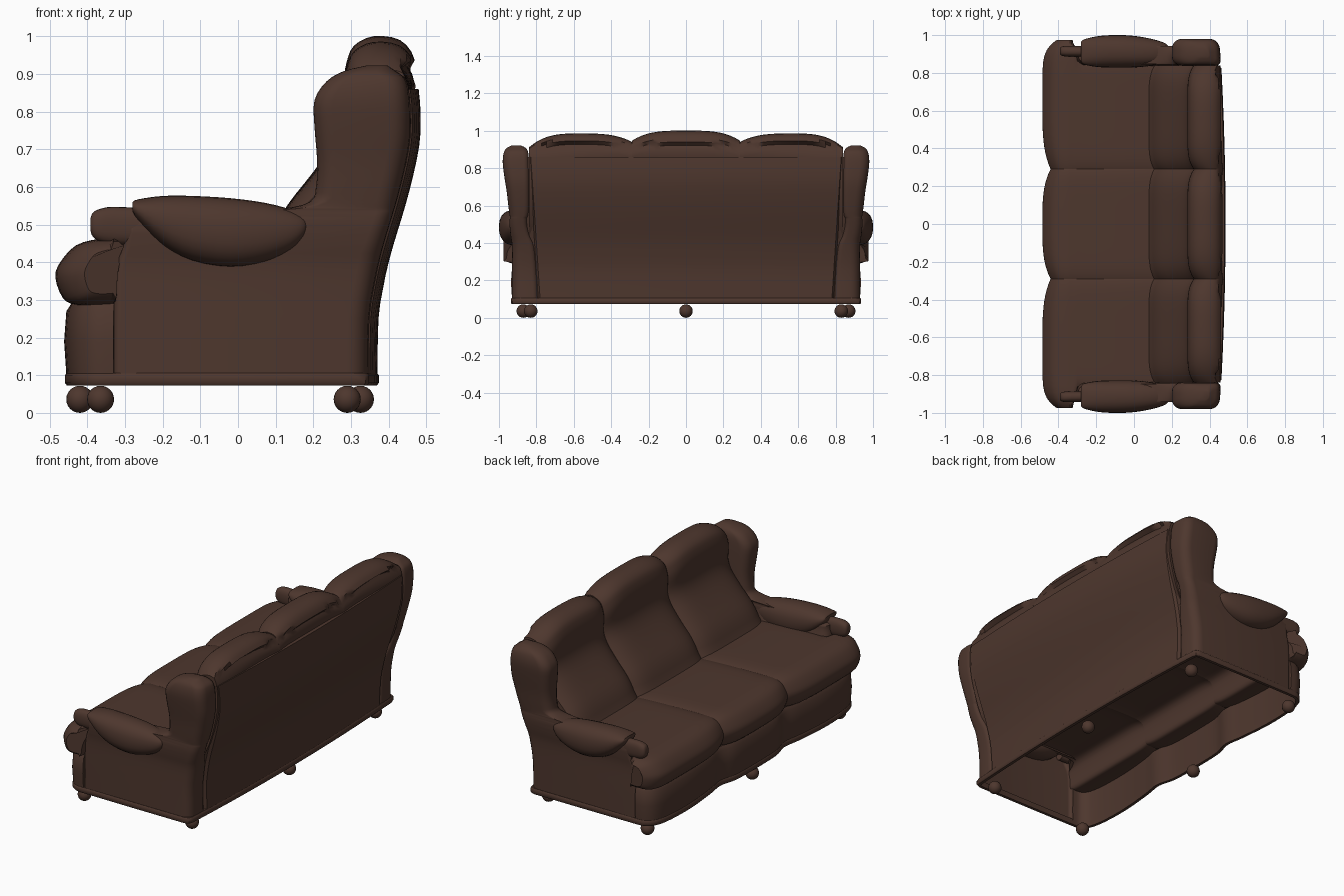
import bpy, bmesh, math
from mathutils import Vector

if "Cube" in bpy.data.objects:
    bpy.data.objects.remove(bpy.data.objects["Cube"])

leather = bpy.data.materials.new("dark_brown_leather")
leather.diffuse_color = (0.076, 0.038, 0.027, 1)
leather.use_nodes = True
leather.node_tree.nodes["Principled BSDF"].inputs["Base Color"].default_value = leather.diffuse_color


def spline(pts, n=4, closed=False):
    """Catmull-Rom curve through points of any dimension."""
    out, m = [], len(pts)
    for i in range(m if closed else m - 1):
        get = lambda k: pts[k % m] if closed else pts[max(0, min(m - 1, k))]
        a, b, c, d = (get(i + k) for k in (-1, 0, 1, 2))
        for j in range(n):
            t = j / n
            out.append(tuple(0.5 * (2*q + (r - p)*t + (2*p - 5*q + 4*r - s)*t*t + (3*q - p - 3*r + s)*t**3)
                             for p, q, r, s in zip(a, b, c, d)))
    if not closed:
        out.append(tuple(pts[-1]))
    return out


def interp(table, v):
    """Piecewise linear lookup in (key, value) pairs."""
    for (a, fa), (b, fb) in zip(table, table[1:]):
        if v <= b:
            return fa + (fb - fa) * max(0, v - a) / (b - a)
    return table[-1][1]


def bow(y):
    """The back curves forward towards its ends."""
    return .028 * (y / .93) ** 2


def loft(name, rings, start=True, end=True, loop=False, drop=None):
    """Skin closed rings of equal length, optionally capped or joined in a loop."""
    bm = bmesh.new()
    vs = [[bm.verts.new(p) for p in r] for r in rings]
    n = len(rings[0])
    pairs = list(zip(vs, vs[1:])) + ([(vs[-1], vs[0])] if loop else [])
    for a, b in pairs:
        for i in range(n):
            bm.faces.new((a[i], a[(i+1) % n], b[(i+1) % n], b[i]))
    if start and not loop:
        bm.faces.new(vs[0])
    if end and not loop:
        bm.faces.new(vs[-1])
    bmesh.ops.recalc_face_normals(bm, faces=bm.faces)
    if drop:
        hidden = [f for f in bm.faces if drop(f.calc_center_median())]
        bmesh.ops.delete(bm, geom=hidden, context='FACES')
    me = bpy.data.meshes.new(name)
    bm.to_mesh(me)
    bm.free()
    me.materials.append(leather)
    ob = bpy.data.objects.new(name, me)
    bpy.context.collection.objects.link(ob)
    return ob


def steps(n):
    """Values from -1 to 1, denser near the ends."""
    return [-math.cos(math.pi * i / n) for i in range(n + 1)]


SIDES = (("left", -1), ("right", 1))
BACK = spline([(.1, .37), (.25, .373), (.33, .385), (.42, .405), (.57, .45), (.7, .48), (.78, .485), (.87, .478), (.93, .45)], 3)

# Front outline of the base, wavy like the cushions
half = spline([(-.455, 0), (-.45, .18), (-.425, .29), (-.44, .4), (-.457, .6), (-.452, .78),
               (-.43, .88), (-.385, .925), (-.33, .932)], 4)
front = [(x, -y) for x, y in reversed(half[1:])] + half


def wall(name, path, section, loop):
    """Sweep a section of (inward offset, z) along a flat path."""
    rings, m = [], len(path)
    for i, (x, y) in enumerate(path):
        a = path[(i - 1) % m] if loop or i else path[i]
        b = path[(i + 1) % m] if loop or i < m - 1 else path[i]
        t = Vector((b[0] - a[0], b[1] - a[1])).normalized()
        rings.append([(x + t.y * o, y - t.x * o, z) for o, z in section])
    return loft(name, rings, loop=loop)


# Front apron and the moulded rail round the bottom
wall("front_apron", front, [(.002, .1), (-.004, .19), (.002, .27), (.015, .29), (.025, .29), (.02, .1)], False)
rear = [(.372 - bow(y), y) for y in [.9 - .15 * i for i in range(13)]]
outline = front + [(0, .934), (.31, .934), (.337, .925)] + rear + [(.337, -.925), (.31, -.934), (0, -.934)]
wall("base_rail", outline, [(.003, .073), (-.002, .08), (-.002, .1), (.003, .106), (.02, .106), (.02, .073)], True)

# Ball feet
for i, (x, y) in enumerate([(-.42, 0), (.325, 0), (-.365, .87), (-.365, -.87), (.29, .83), (.29, -.83)]):
    bpy.ops.mesh.primitive_uv_sphere_add(segments=20, ring_count=12, radius=.036, location=(x, y, .036))
    foot = bpy.context.object
    foot.name = f"ball_foot_{i + 1}"
    foot.data.materials.append(leather)

# Side bodies: arm below, wing above, stacked rounded rectangles, hollow under the seat
rows = [(.1, -.33, .79, .93), (.25, -.33, .797, .93), (.38, -.325, .81, .93), (.44, -.305, .835, .938),
        (.49, -.295, .848, .943), (.52, -.28, .85, .943), (.533, -.12, .85, .942), (.541, .1, .845, .942),
        (.56, .19, .84, .945), (.6, .207, .837, .95),
        (.67, .21, .837, .958), (.76, .203, .838, .972), (.83, .203, .84, .98), (.88, .235, .843, .975),
        (.907, .28, .855, .96), (.922, .34, .885, .93)]


def rounded_rect(x0, x1, y0, y1, z, s):
    r = min(.05, (y1 - y0) * .46, (x1 - x0) * .46)
    pts = []
    for k, (sx, sy) in enumerate([(1, 1), (-1, 1), (-1, -1), (1, -1)]):
        q = r * (.4 if k == 1 and z < .5 else .6 if k == 3 else 1)
        cx, cy = (x1 - q if sx > 0 else x0 + q), (y1 - q if sy > 0 else y0 + q)
        for j in range(6):
            a = math.pi / 2 * (k + j / 5)
            x, y = cx + q * math.cos(a), cy + q * math.sin(a)
            if sx > 0:
                x -= bow(y)
            pts.append((x, s * y, z))
    return pts


for side, s in SIDES:
    rings = []
    for z, x0, y0, y1 in spline(rows, 3):
        x1 = interp(BACK, z) - .002 - max(0, z - .89) * .9
        rings.append(rounded_rect(x0, x1, y0, y1, z, s))
    loft(f"{side}_arm_and_wing", rings, start=False,
         drop=lambda c: c.z < .42 and c.x < .28 and abs(c.y) < .9)

# Back panel between the wings, with a flange tucked behind them
rings = []
for z in [.1 + .76 * i / 20 for i in range(21)]:
    x, w = interp(BACK, z), .79 + .05 * (z - .1) / .76
    face = [(x - .02, -w - .05), (x - .016, -w)]
    face += [(x, (w - .01) * (-1 + i / 6)) for i in range(13)]
    face += [(x - .016, w), (x - .02, w + .05)]
    face += [(x - .03, (w + .05) * (1 - i / 6)) for i in range(13)]
    rings.append([(px - bow(py), py, z) for px, py in face])
loft("back_panel", rings)

# Arm pads (x, bottom, top, inner y, outer y) and the small rolls at their fronts
pad = [(-.28, .535, .56, .86, .965), (-.265, .51, .567, .845, .977), (-.2, .445, .576, .832, .993),
       (-.12, .403, .576, .828, 1.0), (-.02, .387, .57, .828, .998), (.07, .4, .558, .835, .985),
       (.14, .43, .54, .85, .967), (.175, .465, .522, .87, .95), (.185, .49, .508, .89, .93)]
roll = [(-.392, .485, .515, .9, .93), (-.385, .467, .532, .892, .938), (-.365, .454, .542, .887, .943),
        (-.33, .447, .547, .885, .943), (-.24, .445, .543, .885, .942)]
for side, s in SIDES:
    for part, table, e in (("arm_pad", pad, .85), ("arm_front_roll", roll, .8)):
        rings = []
        for x, b, t, y0, y1 in spline(table, 3):
            ring = []
            for k in range(24):
                c, q = math.cos(k * math.pi / 12), math.sin(k * math.pi / 12)
                ring.append((x, s * ((y0 + y1) / 2 + (y1 - y0) / 2 * math.copysign(abs(c) ** e, c)),
                             (b + t) / 2 + (t - b) / 2 * math.copysign(abs(q) ** e, q)))
            rings.append(ring)
        loft(f"{side}_{part}", rings)

# Seat cushions: rolled front edge, hollow beneath, outer ones wrap in front of the arms
seat = spline([(.25, .43), (.1, .45), (-.1, .46), (-.27, .463), (-.33, .464), (-.37, .462), (-.43, .445), (-.472, .4),
               (-.485, .36), (-.465, .305), (-.43, .287), (-.36, .285), (-.325, .295), (-.32, .36),
               (-.305, .42), (-.25, .44), (-.1, .44), (.1, .43), (.25, .41)], 3, True)
# Back cushions: lumbar bulge, waist and rolled head
back = spline([(.08, .42), (.09, .47), (.13, .55), (.2, .64), (.262, .73), (.285, .8), (.282, .88), (.288, .93),
               (.308, .975), (.36, 1.0), (.43, .99), (.468, .94), (.46, .87), (.44, .7), (.36, .45), (.25, .39)], 3, True)


def seat_ring(u, s, outer):
    ring = []
    e = abs(u)
    for x, z in seat:
        wide = interp([(-.325, .975), (-.3, .86)], x) if outer else .29
        y = .29 + (wide - .29) * (u + 1) / 2 if outer else .29 * u
        kx, kz = 1 - .28 * e**3.5, 1 - .14 * e**8
        if outer and u > 0:
            kx, kz = 1 - .5 * u**7, 1 - (.35 if x < -.33 else .1) * u**12
        if x < -.33:
            x = -.33 + (x + .33) * kx
        ring.append((x, s * y, .375 + (z - .375) * kz))
    return ring


def back_ring(u, s, outer):
    ring = []
    e = abs(u)
    y = .565 + .275 * u if outer else .29 * u
    top = (.985 - (.045 if u < 0 else .075) * e**3.2) if outer else 1 - .055 * e**3.5
    for x, z in back:
        if z > .45:
            z = .45 + (z - .45) * (top - .45) / .55
        depth = max(0, interp(BACK, z) - x)
        x += min(.035, depth * .3) * e**6
        if z < .93:
            x = min(x, interp(BACK, z) - bow(y) - .004)
        ring.append((x, s * y, z))
    return ring


for label, s, outer in (("left", -1, True), ("centre", 1, False), ("right", 1, True)):
    loft(f"{label}_seat_cushion", [seat_ring(u, s, outer) for u in steps(22)])
    loft(f"{label}_back_cushion", [back_ring(u, s, outer) for u in steps(22)])

# Smooth upholstery with crisp seams
bpy.ops.object.select_all(action='SELECT')
bpy.context.view_layer.objects.active = bpy.context.selected_objects[0]
bpy.ops.object.shade_smooth_by_angle(angle=math.radians(42))
